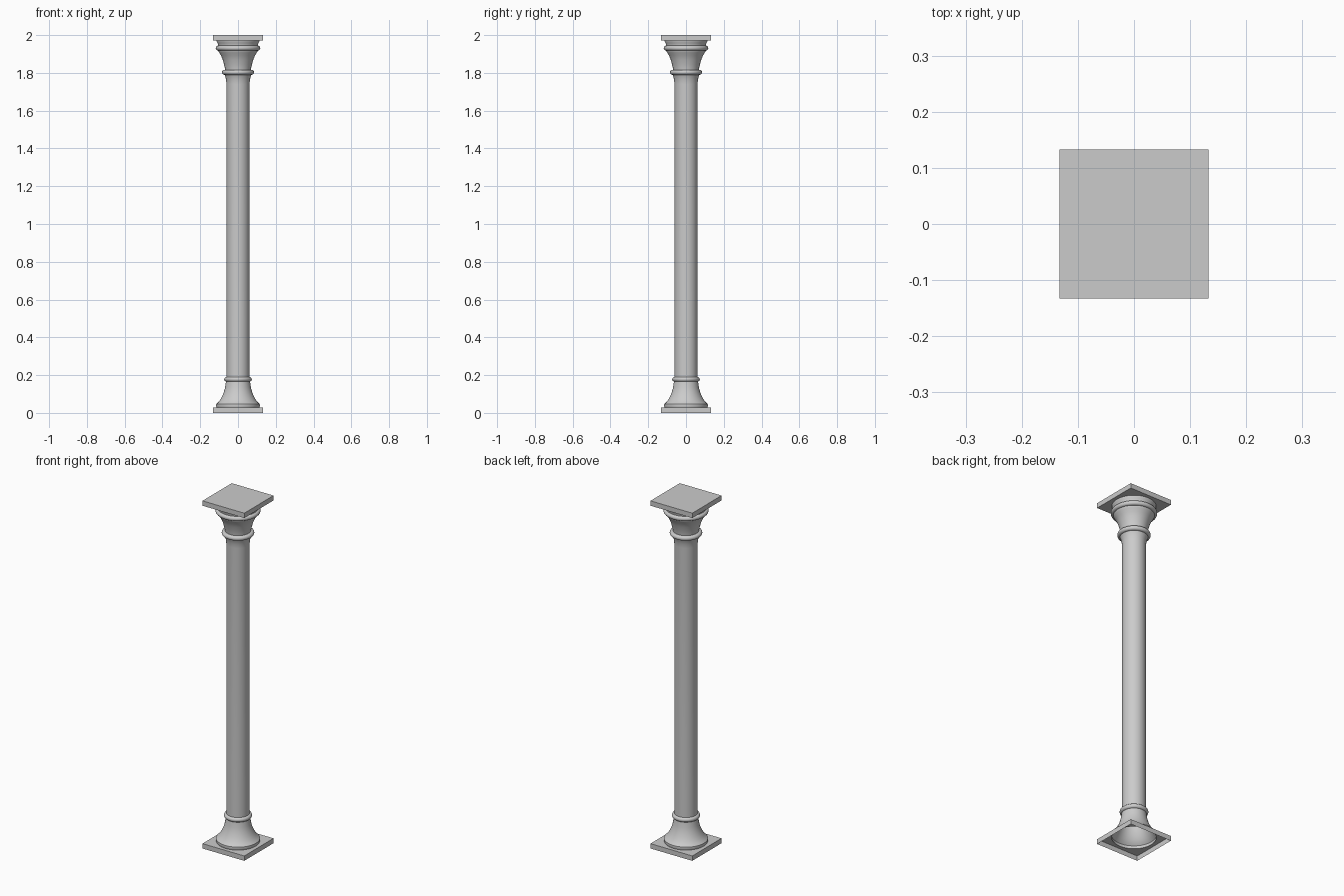
import bpy, bmesh, math

if "Cube" in bpy.data.objects:
    bpy.data.objects.remove(bpy.data.objects["Cube"])

SEG = 48
stone = bpy.data.materials.new("grey_stone")
stone.diffuse_color = (0.6, 0.6, 0.6, 1)
stone.use_nodes = True
stone.node_tree.nodes["Principled BSDF"].inputs["Base Color"].default_value = stone.diffuse_color


def make_object(name, bm, smooth=True):
    bmesh.ops.recalc_face_normals(bm, faces=bm.faces)
    mesh = bpy.data.meshes.new(name)
    bm.to_mesh(mesh)
    bm.free()
    mesh.materials.append(stone)
    ob = bpy.data.objects.new(name, mesh)
    bpy.context.collection.objects.link(ob)
    if smooth:
        bpy.ops.object.select_all(action='DESELECT')
        ob.select_set(True)
        bpy.context.view_layer.objects.active = ob
        bpy.ops.object.shade_smooth_by_angle(angle=math.radians(35))
    return ob


def lathe(name, profile):
    """Revolve (radius, height) points into an open surface."""
    bm = bmesh.new()
    rings = [[bm.verts.new((r * math.cos(2 * math.pi * i / SEG),
                            r * math.sin(2 * math.pi * i / SEG), z))
              for i in range(SEG)] for r, z in profile]
    for a, b in zip(rings, rings[1:]):
        for i in range(SEG):
            j = (i + 1) % SEG
            bm.faces.new((a[i], a[j], b[j], b[i]))
    return make_object(name, bm)


def bead(name, radius, z, half_height, inner):
    """Rounded ring moulding around the column."""
    pts = []
    for k in range(13):
        t = -math.pi / 2 + math.pi * k / 12
        pts.append((radius - half_height + half_height * math.cos(t),
                    z + half_height * math.sin(t)))
    lathe(name, [(inner, z - half_height)] + pts + [(inner, z + half_height)])


# square plinth, open underneath, with a round hole below the flared base
H, T, HOLE = 0.133, 0.028, 0.113
bm = bmesh.new()
hole, top, bottom = [], [], []
for i in range(SEG):
    a = 2 * math.pi * i / SEG
    c, s = math.cos(a), math.sin(a)
    k = H / max(abs(c), abs(s))
    hole.append(bm.verts.new((HOLE * c, HOLE * s, T)))
    top.append(bm.verts.new((k * c, k * s, T)))
    bottom.append(bm.verts.new((k * c, k * s, 0)))
for i in range(SEG):
    j = (i + 1) % SEG
    bm.faces.new((hole[i], top[i], top[j], hole[j]))
    bm.faces.new((top[i], bottom[i], bottom[j], top[j]))
make_object("plinth", bm, False)

# flared base
lathe("base", [(0.113, 0.028), (0.116, 0.036), (0.115, 0.046), (0.109, 0.052),
               (0.103, 0.058), (0.094, 0.070), (0.084, 0.088), (0.075, 0.110),
               (0.068, 0.135), (0.064, 0.165)])
bead("base_ring", 0.073, 0.178, 0.013, 0.055)

# shaft, swelling slightly under the neck ring
lathe("shaft", [(0.061, 0.165), (0.061, 1.74), (0.063, 1.765),
                (0.068, 1.782), (0.073, 1.795)])
bead("neck_ring", 0.085, 1.803, 0.013, 0.06)

# capital
lathe("capital", [(0.067, 1.80), (0.068, 1.82), (0.074, 1.845), (0.081, 1.87),
                  (0.090, 1.892), (0.100, 1.908), (0.105, 1.918), (0.105, 1.945),
                  (0.108, 1.958), (0.113, 1.966), (0.113, 1.973)])
bead("capital_ring", 0.118, 1.931, 0.013, 0.10)

# square top slab
bm = bmesh.new()
bmesh.ops.create_cube(bm, size=1)
bmesh.ops.scale(bm, vec=(2 * H, 2 * H, T), verts=bm.verts)
bmesh.ops.translate(bm, vec=(0, 0, 2 - T / 2), verts=bm.verts)
make_object("top_slab", bm, False)
